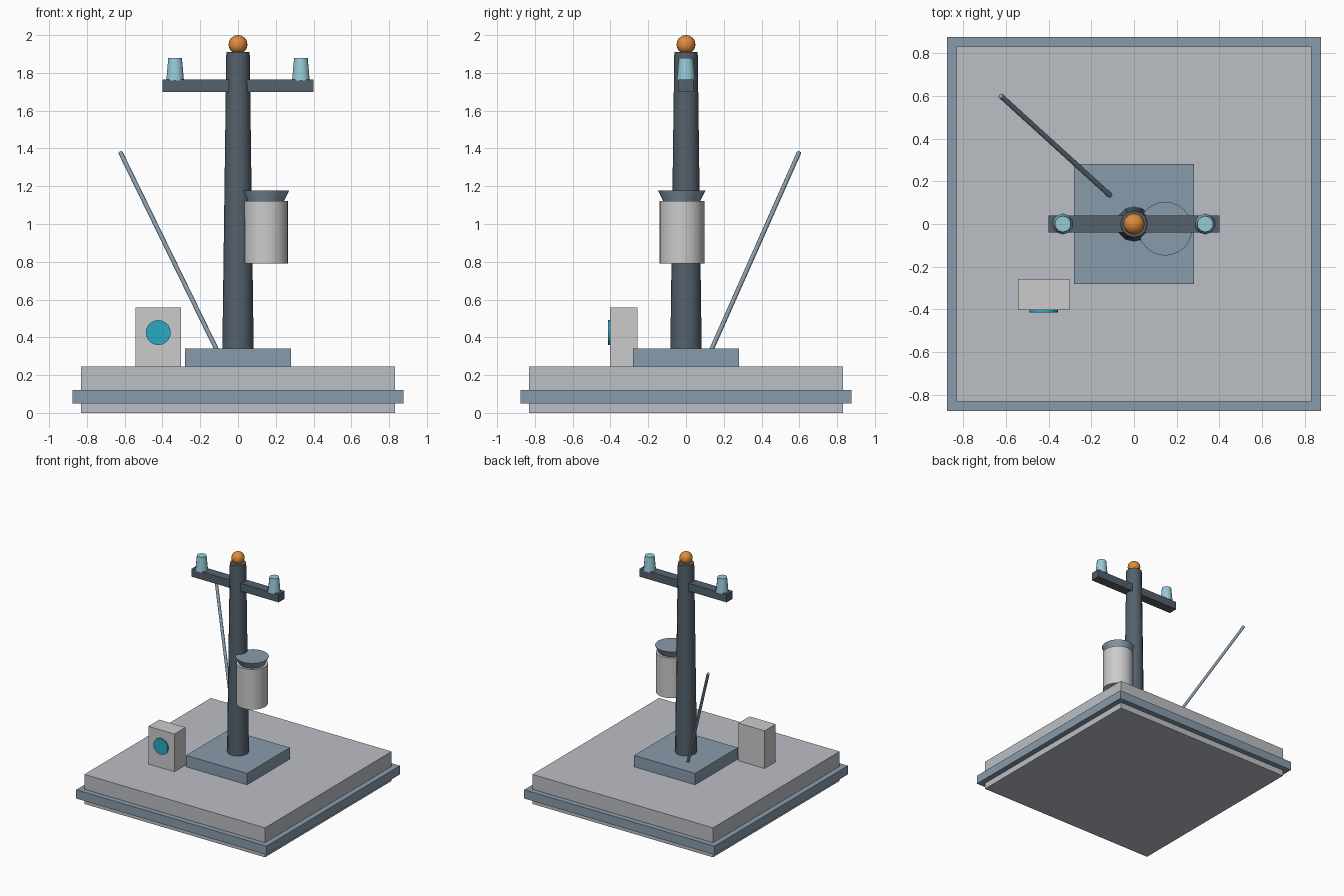
import bpy, math
from mathutils import Vector

if "Cube" in bpy.data.objects:
    bpy.data.objects.remove(bpy.data.objects["Cube"])


def material(name, rgb):
    m = bpy.data.materials.new(name)
    m.diffuse_color = (*rgb, 1)
    m.use_nodes = True
    m.node_tree.nodes["Principled BSDF"].inputs["Base Color"].default_value = m.diffuse_color
    return m


CONCRETE = material("pale_concrete", (0.50, 0.52, 0.56))
STEEL = material("blue_steel", (0.25, 0.33, 0.41))
DARK = material("dark_slate", (0.09, 0.12, 0.15))
GLASS = material("pale_glass", (0.30, 0.60, 0.67))
CYAN = material("dial_cyan", (0.02, 0.40, 0.55))
ORANGE = material("beacon_orange", (0.75, 0.26, 0.04))


def finish(name, mat, smooth=True):
    ob = bpy.context.object
    ob.name = ob.data.name = name
    if mat:
        ob.data.materials.append(mat)
    if smooth:
        bpy.ops.object.shade_smooth_by_angle(angle=math.radians(50))
    return ob


def box(name, lo, hi, mat=None):
    lo, hi = Vector(lo), Vector(hi)
    bpy.ops.mesh.primitive_cube_add(size=1, location=(lo + hi) / 2)
    bpy.context.object.scale = hi - lo
    bpy.ops.object.transform_apply(location=False, rotation=False, scale=True)
    return finish(name, mat, smooth=False)


def rod(name, start, end, r1, r2, sides, mat=None):
    """Tapered cylinder running from start to end."""
    a, b = Vector(start), Vector(end)
    bpy.ops.mesh.primitive_cone_add(
        vertices=sides, radius1=r1, radius2=r2, depth=(b - a).length,
        location=(a + b) / 2, rotation=(b - a).to_track_quat('Z', 'Y').to_euler())
    return finish(name, mat)


# Ground slab with trim band and pole footing
box("base_slab", (-.83, -.83, 0), (.83, .83, .245), CONCRETE)
box("base_trim", (-.875, -.875, .05), (.875, .875, .122), STEEL)
box("pole_footing", (-.28, -.28, .24), (.28, .28, .34), STEEL)

# Pole, crossarm and beacon
rod("pole", (0, 0, .335), (0, 0, 1.91), .083, .062, 12, DARK)
box("crossarm", (-.4, -.039, 1.70), (.4, .039, 1.765), DARK)
bpy.ops.mesh.primitive_uv_sphere_add(segments=16, ring_count=10, radius=.05,
                                     location=(0, 0, 1.95))
finish("beacon", ORANGE)

# Insulators on both ends of the arm
for side, label in ((-1, "left"), (1, "right")):
    x = side * .333
    rod("insulator_" + label, (x, 0, 1.76), (x, 0, 1.88), .049, .038, 10, GLASS)

# Transformer tank with flared lid
rod("transformer_tank", (.146, -.022, .79), (.146, -.022, 1.123), .119, .119, 24)
rod("transformer_lid", (.146, -.022, 1.12), (.146, -.022, 1.178), .097, .126, 24, STEEL)

# Slanted guy rod
rod("guy_rod", (-.113, .135, .335), (-.623, .599, 1.38), .012, .012, 8, STEEL)

# Meter cabinet and its round dial
box("meter_box", (-.542, -.403, .24), (-.302, -.258, .558))
rod("meter_dial", (-.422, -.395, .425), (-.422, -.414, .425), .066, .066, 20, CYAN)
